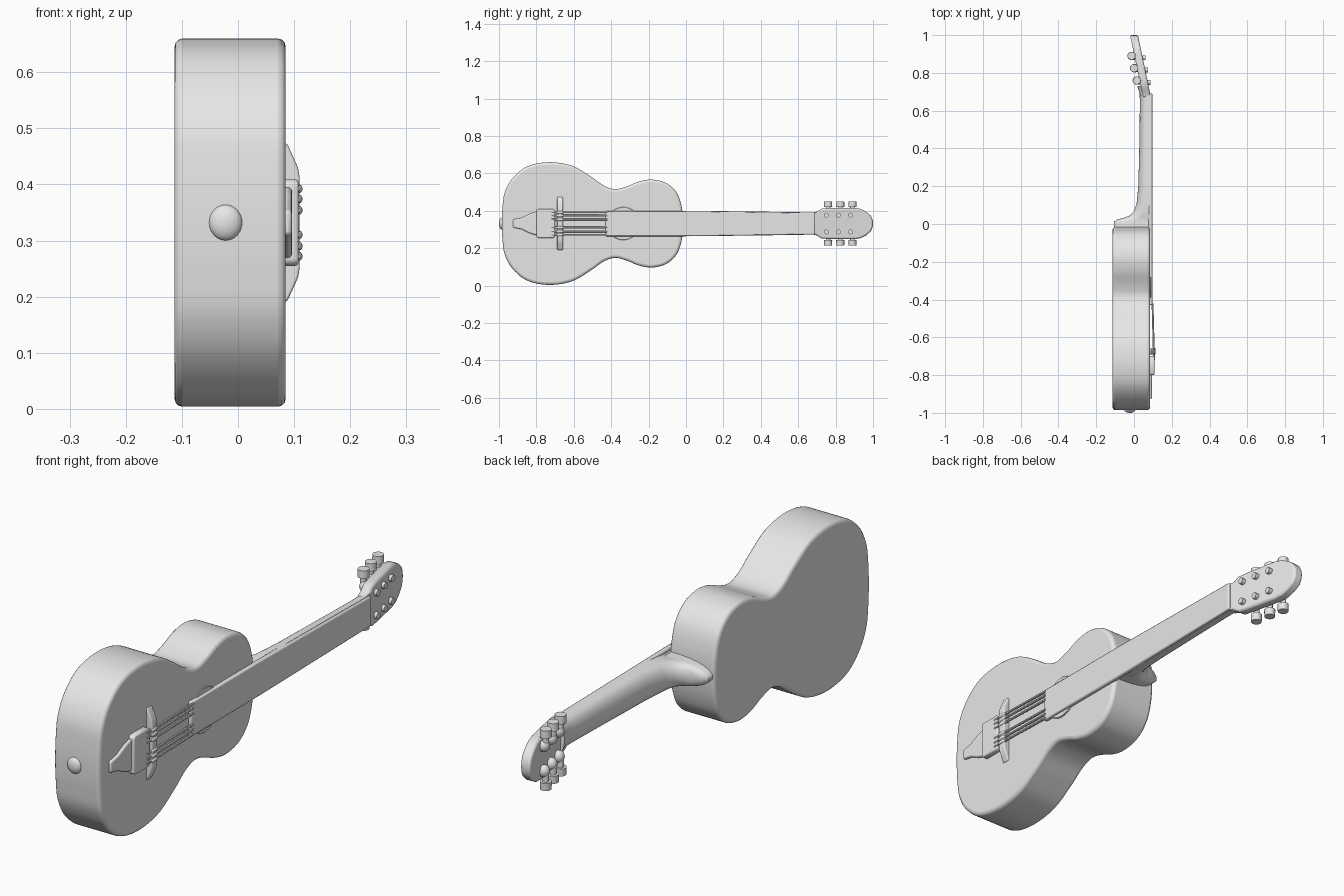
import bpy, bmesh, math
from mathutils import Vector, Matrix

if "Cube" in bpy.data.objects:
    bpy.data.objects.remove(bpy.data.objects["Cube"])

CZ = 0.332   # height of the long axis of the instrument
FACE = 0.085  # x of the soundboard

grey = bpy.data.materials.new("plain grey")
grey.diffuse_color = (0.8, 0.8, 0.8, 1)
grey.use_nodes = True
grey.node_tree.nodes["Principled BSDF"].inputs["Base Color"].default_value = grey.diffuse_color


def finish(name, bm, bevel=0.0, segments=3, angle=40):
    bmesh.ops.recalc_face_normals(bm, faces=bm.faces)
    mesh = bpy.data.meshes.new(name)
    bm.to_mesh(mesh)
    bm.free()
    mesh.materials.append(grey)
    ob = bpy.data.objects.new(name, mesh)
    bpy.context.collection.objects.link(ob)
    bpy.ops.object.select_all(action='DESELECT')
    ob.select_set(True)
    bpy.context.view_layer.objects.active = ob
    if bevel:
        mod = ob.modifiers.new("Bevel", 'BEVEL')
        mod.width, mod.segments, mod.limit_method = bevel, segments, 'ANGLE'
        mod.angle_limit = math.radians(40)
    bpy.ops.object.shade_smooth_by_angle(angle=math.radians(angle))
    return ob


def loft(name, rings, **kw):
    """Skin matching rings of points and cap both ends."""
    bm = bmesh.new()
    vs = [[bm.verts.new(p) for p in r] for r in rings]
    n = len(vs[0])
    for a, b in zip(vs, vs[1:]):
        for i in range(n):
            j = (i + 1) % n
            bm.faces.new((a[i], a[j], b[j], b[i]))
    bm.faces.new(vs[0])
    bm.faces.new(vs[-1])
    return finish(name, bm, **kw)


def smooth(pts, steps):
    """Catmull-Rom curve through a closed list of points."""
    out, n = [], len(pts)
    for i in range(n):
        p0, p1, p2, p3 = (Vector(pts[(i + k) % n]) for k in (-1, 0, 1, 2))
        for s in range(steps):
            t = s / steps
            out.append(0.5 * (2 * p1 + (p2 - p0) * t + (2 * p0 - 5 * p1 + 4 * p2 - p3) * t * t
                              + (3 * p1 - p0 - 3 * p2 + p3) * t ** 3))
    return out


def mirrored(half):
    """Close a (y, half width) profile across the long axis."""
    return half + [(y, -w) for y, w in reversed(half) if w > 0]


def plate(name, outline, x0, x1, **kw):
    """Slab with a (y, half width) outline, between two x values."""
    return loft(name, [[(x, y, CZ + w) for y, w in outline] for x in (x0, x1)], **kw)


def rod(name, a, b, r, sides=12, r2=None):
    a, b = Vector(a), Vector(b)
    bm = bmesh.new()
    m = Matrix.Translation((a + b) / 2) @ (b - a).to_track_quat('Z', 'Y').to_matrix().to_4x4()
    bmesh.ops.create_cone(bm, cap_ends=True, segments=sides, radius1=r,
                          radius2=r if r2 is None else r2, depth=(b - a).length, matrix=m)
    return finish(name, bm)


def ball(name, c, size):
    bm = bmesh.new()
    bmesh.ops.create_uvsphere(bm, u_segments=20, v_segments=12, radius=1,
                              matrix=Matrix.Translation(c) @ Matrix.Diagonal((*size, 1)))
    return finish(name, bm)


# Figure-eight body
half = [(-0.985, 0), (-0.981, 0.09), (-0.968, 0.17), (-0.925, 0.245), (-0.845, 0.307),
        (-0.73, 0.328), (-0.61, 0.309), (-0.51, 0.252), (-0.44, 0.203), (-0.38, 0.184),
        (-0.32, 0.197), (-0.25, 0.225), (-0.18, 0.235), (-0.105, 0.216), (-0.05, 0.165),
        (-0.023, 0.09), (-0.015, 0)]
plate("body", smooth(mirrored(half), 6), -0.113, FACE, bevel=0.014)
ball("end_pin", (-0.022, -0.983, CZ), (0.03, 0.017, 0.032))

# Sound hole rim, a low disc
circle = [(-0.335 + 0.088 * math.cos(a), 0.088 * math.sin(a))
          for a in (i * math.tau / 48 for i in range(48))]
plate("sound_hole_rim", circle, 0.08, 0.09, bevel=0.002, segments=1)

# Fretboard running over the soundboard
plate("fretboard", mirrored([(-0.43, 0.068), (0.0, 0.068), (0.69, 0.058)]),
      0.08, 0.099, bevel=0.005, segments=2)

# Neck and heel: D-shaped sections (y, back x, half width)
sections = [(-0.03, -0.106, 0.05), (0.012, -0.106, 0.05), (0.024, -0.09, 0.05),
            (0.032, -0.055, 0.052), (0.045, -0.022, 0.056), (0.07, 0.001, 0.06),
            (0.11, 0.014, 0.064), (0.2, 0.023, 0.064), (0.45, 0.029, 0.061),
            (0.64, 0.031, 0.058), (0.69, 0.03, 0.058), (0.73, 0.018, 0.058)]
rings = []
for y, back, w in sections:
    top = 0.088 if y < 0.7 else 0.07
    ring = [(top, y, CZ + 0.066 * (w / 0.064 if y > 0.1 else 1)),
            (top, y, CZ - 0.066 * (w / 0.064 if y > 0.1 else 1))]
    for i in range(17):
        a = math.pi * i / 16
        ring.append((top - 0.012 - (top - 0.012 - back) * math.sin(a) ** 0.8, y, CZ - w * math.cos(a)))
    rings.append(ring)
loft("neck", rings, angle=50)


# Headstock leaning back from the neck
def head_front(y):
    return 0.088 - 0.21 * (y - 0.68)


head = mirrored([(0.67, 0.056), (0.70, 0.064), (0.725, 0.08), (0.76, 0.082), (0.9, 0.084),
                 (0.935, 0.078), (0.965, 0.062), (0.988, 0.042), (0.998, 0.02), (1.0, 0)])
loft("headstock", [[(head_front(y) - d, y, CZ + w) for y, w in head] for d in (0.042, 0)],
     bevel=0.008, segments=2)

# Tuners: shaft, button and string post, three on each side
for side, label in ((1, "upper"), (-1, "lower")):
    for y in (0.76, 0.825, 0.89):
        x = head_front(y) - 0.057
        rod(f"{label}_tuner_shaft", (x, y, CZ + side * 0.04), (x, y, CZ + side * 0.1), 0.012)
        ball(f"{label}_tuner_gear", (x + 0.008, y, CZ + side * 0.05), (0.022, 0.022, 0.024))
        rod(f"{label}_tuner_button", (x, y, CZ + side * 0.088), (x, y, CZ + side * 0.118), 0.022, 16, 0.021)
        f = head_front(y)
        rod(f"{label}_string_post", (f - 0.01, y - 0.01, CZ + side * 0.045),
            (f + 0.016, y - 0.01, CZ + side * 0.045), 0.013)

# Bridge: arched bar across the soundboard
arch = [(0.08, 0.142), (0.088, 0.14), (0.098, 0.118), (0.107, 0.098), (0.11, 0.08)]
arch += [(x, -w) for x, w in reversed(arch)]
loft("bridge", [[(x, y, CZ + w) for x, w in arch] for y in (-0.69, -0.658)], bevel=0.006)

# Tailpiece with a tapered strap toward the end pin
plate("tailpiece", mirrored([(-0.8, 0.07), (-0.79, 0.077), (-0.71, 0.077), (-0.7, 0.07)]),
      0.08, 0.108, bevel=0.006)
plate("tailpiece_strap", mirrored([(-0.925, 0.022), (-0.88, 0.03), (-0.84, 0.05), (-0.79, 0.066)]),
      0.08, 0.096, bevel=0.007)

# Strings, in two groups of three
for side in (1, -1):
    for w in (0.022, 0.042, 0.06):
        rod("string", (0.106, -0.72, CZ + side * w), (0.098, -0.42, CZ + side * w), 0.005, 8)
        ball("bridge_saddle", (0.108, -0.674, CZ + side * w), (0.007, 0.022, 0.008))
